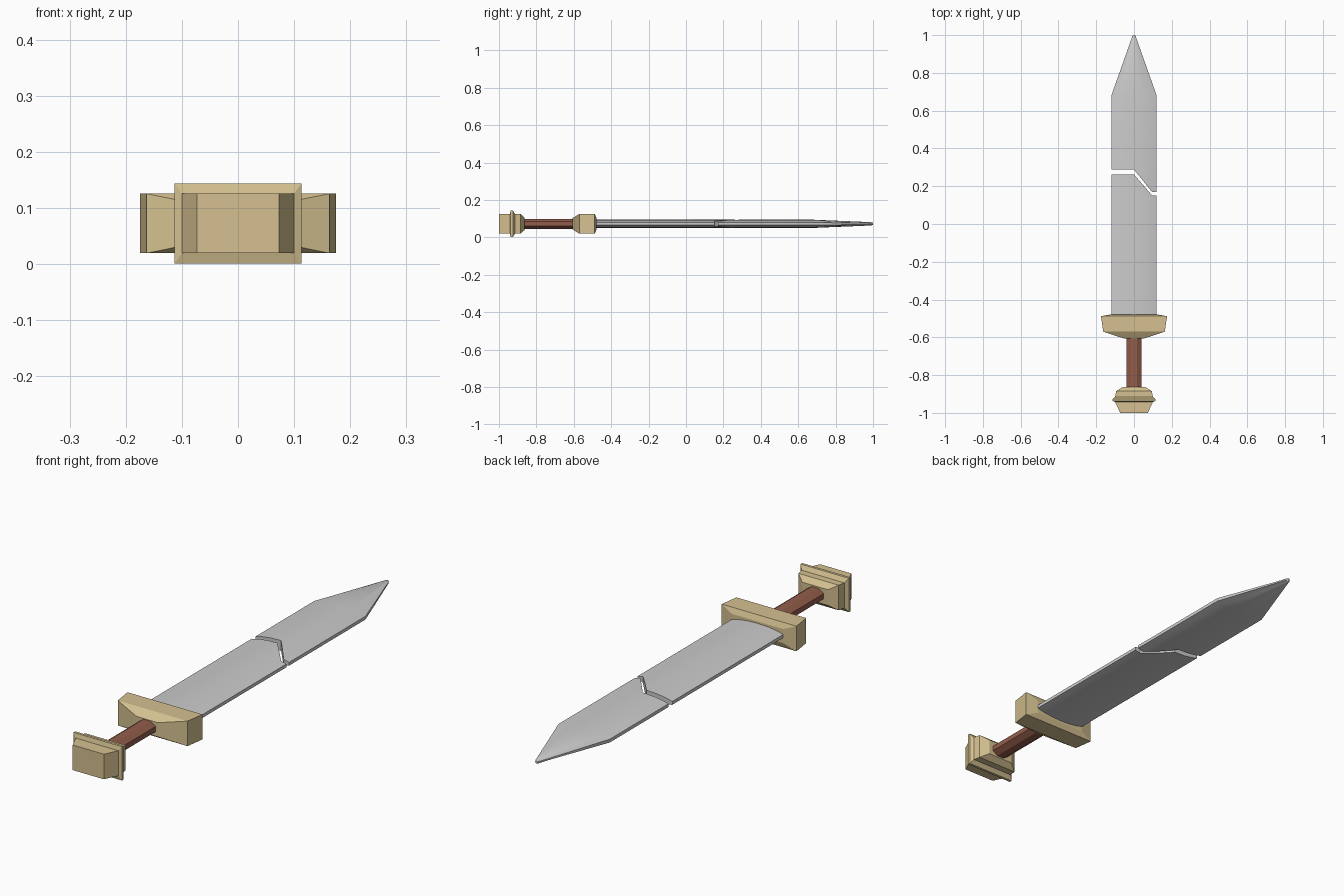
import bpy, bmesh, math

if "Cube" in bpy.data.objects:
    bpy.data.objects.remove(bpy.data.objects["Cube"])

CZ = 0.0725  # height of the sword's centre line


def material(name, color):
    m = bpy.data.materials.new(name)
    m.diffuse_color = (*color, 1)
    m.use_nodes = True
    m.node_tree.nodes["Principled BSDF"].inputs["Base Color"].default_value = m.diffuse_color
    return m


gold = material("brass", (0.66, 0.53, 0.28))
brown = material("leather", (0.29, 0.11, 0.07))


def loft(name, rings, mat=None, smooth=False):
    """Skin matching rings of points, closing both ends with strips of quads."""
    bm = bmesh.new()
    rows = [[bm.verts.new(p) for p in r] for r in rings]
    n = len(rows[0])
    for a, b in zip(rows, rows[1:]):
        for i in range(n):
            j = (i + 1) % n
            bm.faces.new((a[i], a[j], b[j], b[i]))
    for r in (rows[0], rows[-1]):
        for i in range(n // 2 - 1):
            bm.faces.new((r[i], r[i + 1], r[n - 2 - i], r[n - 1 - i]))
    bmesh.ops.recalc_face_normals(bm, faces=bm.faces)
    me = bpy.data.meshes.new(name)
    bm.to_mesh(me)
    bm.free()
    ob = bpy.data.objects.new(name, me)
    bpy.context.collection.objects.link(ob)
    if mat:
        me.materials.append(mat)
    if smooth:
        bpy.ops.object.select_all(action='DESELECT')
        bpy.context.view_layer.objects.active = ob
        ob.select_set(True)
        bpy.ops.object.shade_smooth_by_angle(angle=math.radians(25))
    return ob


def rect(y, hx, hz):
    return [(-hx, y, CZ + hz), (hx, y, CZ + hz), (hx, y, CZ - hz), (-hx, y, CZ - hz)]


# Pommel with a raised rim
loft("pommel", [rect(*r) for r in (
    (-1.0, 0.073, 0.053), (-0.942, 0.1, 0.053), (-0.937, 0.113, 0.0715),
    (-0.926, 0.113, 0.0715), (-0.915, 0.1, 0.053), (-0.885, 0.094, 0.053),
    (-0.863, 0.06, 0.033))], gold)

# Cross guard
loft("guard", [rect(*r) for r in (
    (-0.607, 0.05, 0.03), (-0.57, 0.163, 0.053),
    (-0.488, 0.175, 0.053), (-0.478, 0.12, 0.03))], gold)

# Eight-sided grip
loft("grip", [[(0.043 * math.cos(a), y, CZ + 0.029 * math.sin(a))
               for a in (math.pi / 8 + k * math.pi / 4 for k in range(8))]
              for y in (-0.875, -0.6)], brown)

# Blade: lens-shaped section, half thickness at each x
SECTION = [(-0.12, 0.007), (-0.09, 0.0145), (-0.05, 0.02), (0, 0.022),
           (0.05, 0.02), (0.095, 0.0135), (0.12, 0.007)]


def blade_ring(y, sx=1, sz=1):
    """y is a function of x, so an end can follow the jagged break."""
    top = [(x * sx, y(x), CZ + h * sz) for x, h in SECTION]
    return top + [(x, yy, 2 * CZ - z) for x, yy, z in reversed(top)]


def crack(y_left, y_right):
    return lambda x: y_left + (y_right - y_left) * min(max(x / 0.095, 0), 1)


loft("lower_blade", [blade_ring(lambda x: -0.5), blade_ring(crack(0.263, 0.152))],
     smooth=True)
loft("upper_blade", [blade_ring(crack(0.288, 0.17)), blade_ring(lambda x: 0.68),
                     blade_ring(lambda x: 0.992, 0.08, 0.4),
                     blade_ring(lambda x: 1.0, 0.04, 0.25)], smooth=True)
